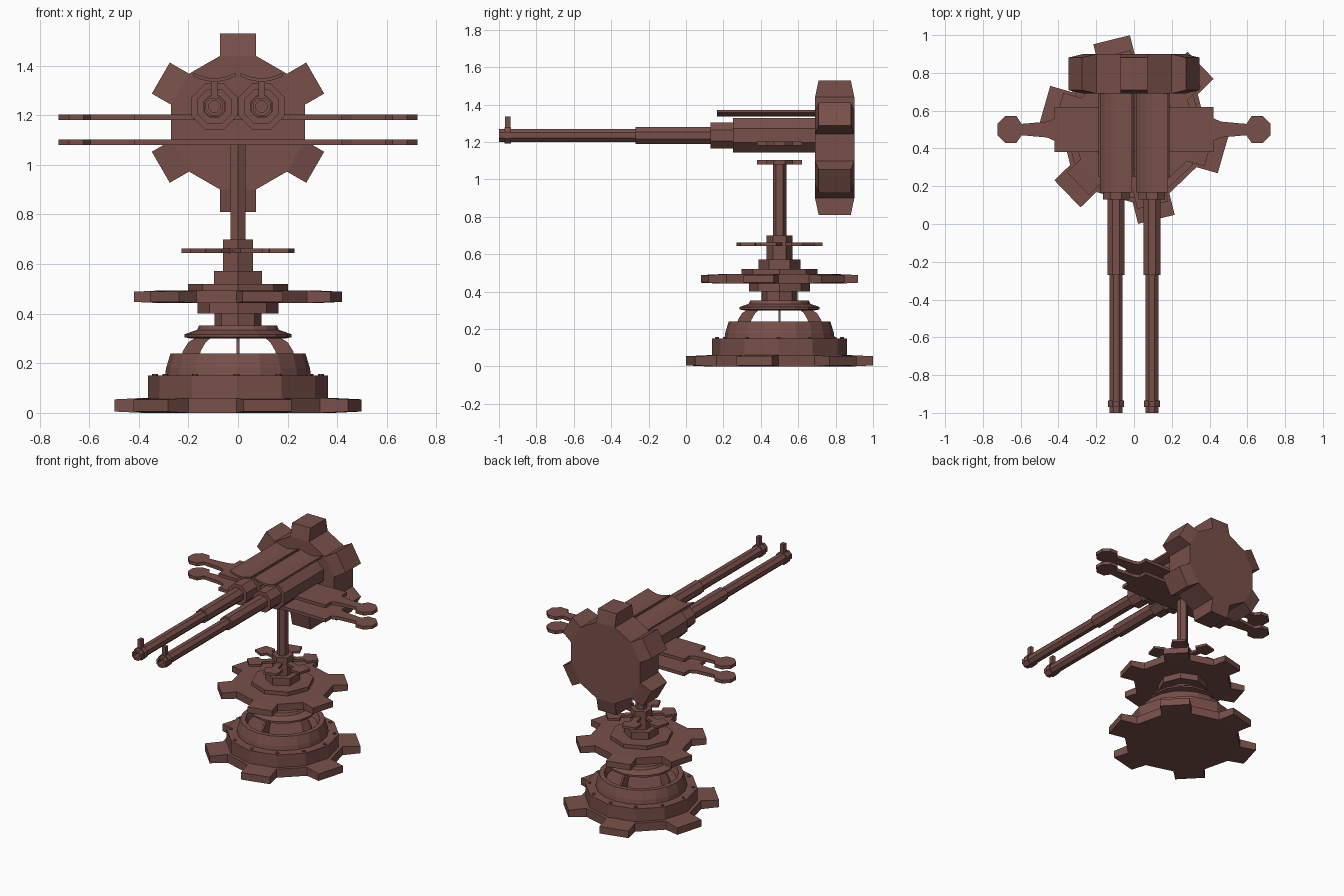
import bpy, bmesh
from math import sin, cos, pi, radians
from mathutils import Matrix

if "Cube" in bpy.data.objects:
    bpy.data.objects.remove(bpy.data.objects["Cube"])

mat = bpy.data.materials.new("rusty_brown")
mat.diffuse_color = (0.19, 0.08, 0.068, 1)
mat.use_nodes = True
mat.node_tree.nodes["Principled BSDF"].inputs["Base Color"].default_value = mat.diffuse_color
CY = 0.5  # y of the pedestal axis


def finish(name, bm, loc=(0, 0, 0), rot=(0, 0, 0)):
    bmesh.ops.recalc_face_normals(bm, faces=bm.faces)
    me = bpy.data.meshes.new(name)
    bm.to_mesh(me)
    bm.free()
    me.materials.append(mat)
    ob = bpy.data.objects.new(name, me)
    ob.location, ob.rotation_euler = loc, rot
    bpy.context.collection.objects.link(ob)
    return ob


def lathe(name, profile, n, loc, rot=(0, 0, 0), a0=0.0):
    """Turn an (r, z) profile around z; both ends are capped."""
    bm = bmesh.new()
    rings = []
    for r, z in profile:
        rings.append([bm.verts.new((r * cos(a0 + 2 * pi * i / n),
                                    r * sin(a0 + 2 * pi * i / n), z)) for i in range(n)])
    for a, b in zip(rings, rings[1:]):
        for i in range(n):
            j = (i + 1) % n
            bm.faces.new((a[i], a[j], b[j], b[i]))
    bm.faces.new(rings[0])
    bm.faces.new(rings[-1])
    return finish(name, bm, loc, rot)


def prism(name, pts, z0, z1, loc=(0, 0, 0), rot=(0, 0, 0)):
    bm = bmesh.new()
    lo = [bm.verts.new((x, y, z0)) for x, y in pts]
    hi = [bm.verts.new((x, y, z1)) for x, y in pts]
    n = len(pts)
    for i in range(n):
        j = (i + 1) % n
        bm.faces.new((lo[i], lo[j], hi[j], hi[i]))
    bm.faces.new(lo[::-1])
    bm.faces.new(hi)
    return finish(name, bm, loc, rot)


def gear(name, r, tooth, h, a0, loc, rot=(0, 0, 0)):
    """12-sided disc with every second side extruded into a tapered tooth."""
    bm = bmesh.new()
    rings = [[bm.verts.new((r * cos(a0 + pi / 6 * (i - 0.5)),
                            r * sin(a0 + pi / 6 * (i - 0.5)), z)) for i in range(12)]
             for z in (0, h)]
    lo, hi = rings
    sides = [bm.faces.new((lo[i], lo[(i + 1) % 12], hi[(i + 1) % 12], hi[i])) for i in range(12)]
    bm.faces.new(lo[::-1])
    bm.faces.new(hi)
    bm.normal_update()
    out = bmesh.ops.extrude_discrete_faces(bm, faces=sides[::2])
    bm.normal_update()
    for f in out["faces"]:
        d = f.normal * tooth
        for v in f.verts:
            v.co += d
            v.co.z = h / 2 + (v.co.z - h / 2) * 0.82
    return finish(name, bm, loc, rot)


def box(name, x, y, z):
    prism(name, [(x[0], y[0]), (x[1], y[0]), (x[1], y[1]), (x[0], y[1])], *z)


# Pedestal gears
OFF = radians(44)
gear("base_gear", 0.386, 0.117, 0.06, OFF, (0, CY, 0))
gear("middle_gear", 0.325, 0.098, 0.05, OFF, (0, CY, 0.443))

# Base drum, dished ring on top and drum studs
lathe("base_drum", [(0.362, 0.055), (0.362, 0.15)], 12, (0, CY, 0), a0=OFF + pi / 12)
lathe("base_dish", [(0.295, 0.145), (0.29, 0.18), (0.272, 0.24), (0.24, 0.24),
                    (0.225, 0.2), (0.01, 0.2)], 20, (0, CY, 0))
for i in range(12):
    a = OFF + pi / 12 + pi / 6 * i
    lathe("drum_stud", [(0.012, 0.14), (0.012, 0.157)], 6,
          (0.335 * cos(a), CY + 0.335 * sin(a), 0))

# Four thin curved fins carrying the collar
fin = [(0.235, 0.19), (0.222, 0.25), (0.2, 0.285), (0.16, 0.31),
       (0.1, 0.31), (0.13, 0.285), (0.15, 0.25), (0.165, 0.19)]
for i in range(4):
    prism("support_fin", fin, -0.006, 0.006, (0, CY, 0), (pi / 2, 0, i * pi / 2))
lathe("collar", [(0.19, 0.30), (0.215, 0.305), (0.215, 0.317), (0.165, 0.335), (0.157, 0.352)],
      16, (0, CY, 0))

# Stepped column
for name, r, z0, z1, n in [("lower_neck", 0.095, 0.345, 0.41, 8),
                           ("lower_flange", 0.163, 0.40, 0.445, 8),
                           ("upper_flange", 0.202, 0.49, 0.52, 8),
                           ("hex_step", 0.112, 0.515, 0.572, 6),
                           ("hex_hub", 0.07, 0.57, 0.70, 6),
                           ("post", 0.036, 0.69, 1.085, 6)]:
    lathe(name, [(r, z0), (r, z1)], n, (0, CY, 0), a0=pi / 2)

# Thin spoked hand wheel
arm = [(0.05, -0.02), (0.135, -0.02), (0.15, -0.06), (0.225, -0.045),
       (0.225, 0.045), (0.15, 0.06), (0.135, 0.02), (0.05, 0.02)]
for i in range(6):
    prism("wheel_spoke", arm, 0.645, 0.662, (0, CY, 0), (0, 0, OFF + i * pi / 3))

# Two wing plates with rounded grips
half = [(0.42, -0.12), (0.42, -0.06), (0.46, -0.042), (0.595, -0.03)]
half += [(0.652 + 0.077 * cos(radians(a)), 0.077 * sin(radians(a)))
         for a in (-112.5, -67.5, -22.5, 22.5, 67.5, 112.5)]
half += [(x, -y) for x, y in half[3::-1]]
outline = half + [(-x, -y) for x, y in half]
for name, z in (("lower_wing_plate", 1.08), ("upper_wing_plate", 1.18)):
    prism(name, outline, z, z + 0.023, (0, CY, 0))

# Rear gear shield
gear("rear_gear", 0.279, 0.09, 0.21, pi / 2, (0, 0.9, 1.17), (pi / 2, 0, 0))

# Twin guns: stepped octagonal barrels, front sights and curved top covers
barrel = [(0.1, 0), (0.1, 0.44), (0.076, 0.44), (0.076, 0.56), (0.049, 0.56),
          (0.049, 0.96), (0.038, 0.96), (0.038, 1.625), (0.046, 1.625),
          (0.046, 1.66), (0.038, 1.66), (0.038, 1.69), (0.024, 1.69), (0.024, 1.6)]
arc = [(x, 1.335 + 0.022 * (x / 0.085) ** 2) for x in (-0.085, -0.06, -0.03, 0, 0.03, 0.06, 0.085)]
cover = arc + [(x, z + 0.014) for x, z in arc[::-1]]
for side, x in (("left", -0.095), ("right", 0.095)):
    lathe(side + "_gun_barrel", barrel, 8, (x, 0.69, 1.235), (pi / 2, 0, 0), pi / 8)
    box(side + "_front_sight", (x - 0.013, x + 0.013), (-0.968, -0.937), (1.265, 1.335))
    prism(side + "_gun_cover", cover, 0, 0.525, (x, 0.692, 0), (pi / 2, 0, 0))
